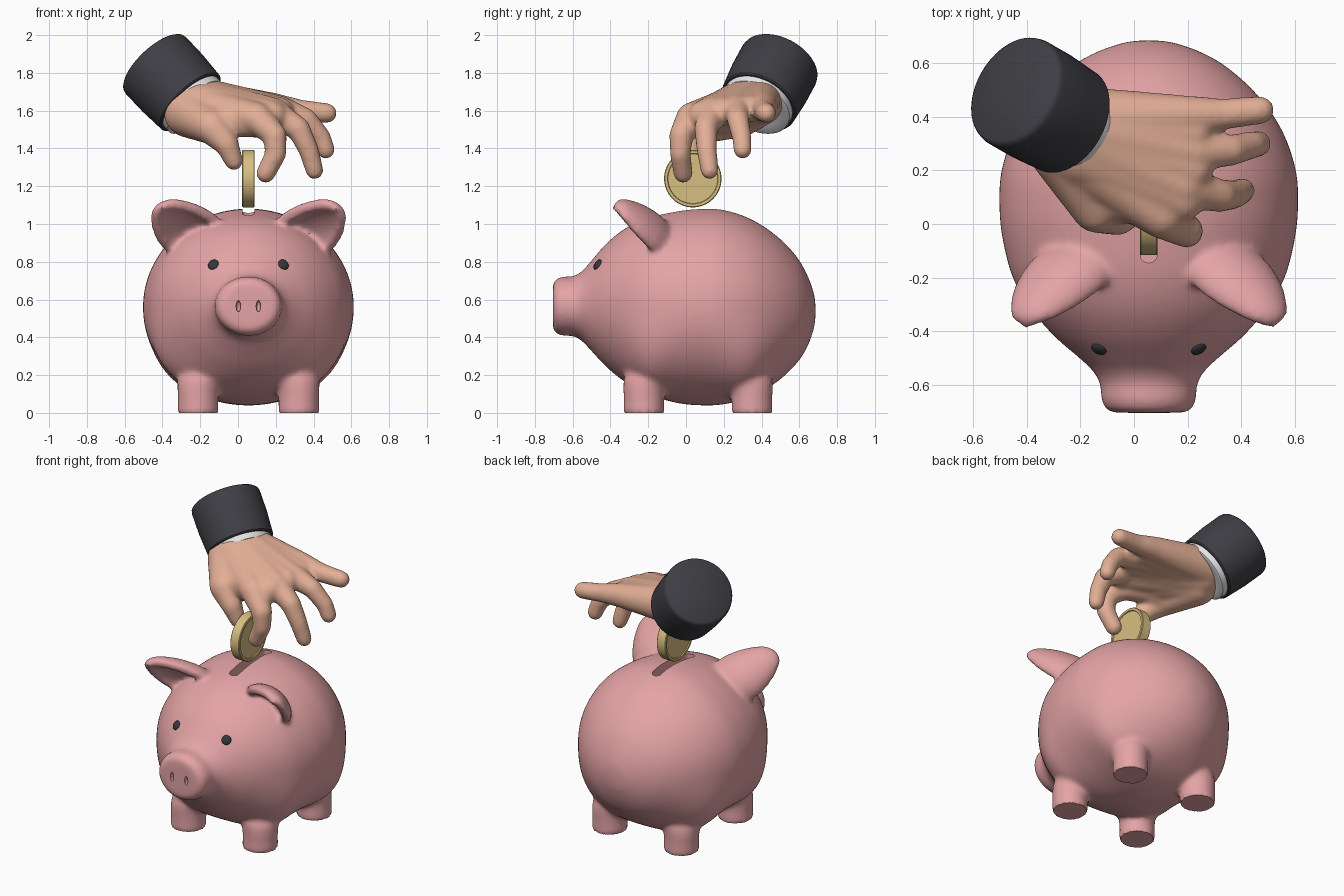
import bpy, bmesh, math
from mathutils import Vector, Matrix
from mathutils.bvhtree import BVHTree

if "Cube" in bpy.data.objects:
    bpy.data.objects.remove(bpy.data.objects["Cube"])

CX = 0.055  # symmetry line of the pig and the coin


def material(name, rgb):
    m = bpy.data.materials.new(name)
    m.diffuse_color = (*rgb, 1)
    m.use_nodes = True
    m.node_tree.nodes["Principled BSDF"].inputs["Base Color"].default_value = m.diffuse_color
    return m


PINK = material("pink", (0.78, 0.37, 0.38))
SKIN = material("skin", (0.77, 0.43, 0.305))
GOLD = material("gold", (0.68, 0.52, 0.22))
DARK = material("charcoal cloth", (0.05, 0.048, 0.058))
WHITE = material("white", (0.8, 0.8, 0.8))
EYE = material("eye black", (0.035, 0.037, 0.045))


def finish(name, bm, mat, angle=40):
    bmesh.ops.recalc_face_normals(bm, faces=bm.faces)
    me = bpy.data.meshes.new(name)
    bm.to_mesh(me)
    bm.free()
    me.materials.append(mat)
    ob = bpy.data.objects.new(name, me)
    bpy.context.collection.objects.link(ob)
    me.shade_smooth()
    me.set_sharp_from_angle(angle=math.radians(angle))
    return ob


def bake(ob, mat, angle=40):
    dg = bpy.context.evaluated_depsgraph_get()
    me = bpy.data.meshes.new_from_object(ob.evaluated_get(dg))
    ob.modifiers.clear()
    ob.data = me
    me.materials.clear()
    me.materials.append(mat)
    for p in me.polygons:
        p.material_index = 0
    me.shade_smooth()
    me.set_sharp_from_angle(angle=math.radians(angle))


def blend(ob, mat, voxel, rounds):
    r = ob.modifiers.new("merge", 'REMESH')
    r.mode = 'VOXEL'
    r.voxel_size = voxel
    s = ob.modifiers.new("soften", 'SMOOTH')
    s.factor = 0.5
    s.iterations = rounds
    bake(ob, mat)


def loft(bm, rings):
    vs = [[bm.verts.new(p) for p in ring] for ring in rings]
    n = len(vs[0])
    for a, b in zip(vs, vs[1:]):
        for i in range(n):
            j = (i + 1) % n
            bm.faces.new((a[i], a[j], b[j], b[i]))
    caps = [bm.faces.new(vs[0]), bm.faces.new(vs[-1])]
    bmesh.ops.triangulate(bm, faces=caps)


def lathe(bm, profile, origin, axis, n=64):
    q = Vector(axis).to_track_quat('Z', 'Y')
    loft(bm, [[Vector(origin) + q @ Vector((r * math.cos(k * math.tau / n), r * math.sin(k * math.tau / n), h))
               for k in range(n)] for r, h in profile])


def limb(bm, pts):
    """Chain of rounded tapered segments, pts = (x, y, z, radius)."""
    ball = bmesh.new()
    bmesh.ops.create_icosphere(ball, subdivisions=3, radius=1)
    dirs = [v.co.copy() for v in ball.verts]
    ball.free()
    for a, b in zip(pts, pts[1:]):
        vs = [bm.verts.new(Vector(p[:3]) + d * (p[3] + 0.004)) for p in (a, b) for d in dirs]
        res = bmesh.ops.convex_hull(bm, input=vs)
        inner = [e for e in res["geom_interior"] if isinstance(e, bmesh.types.BMVert)]
        bmesh.ops.delete(bm, geom=inner, context='VERTS')


def ellipsoid(bm, centre, size, rot=Matrix()):
    m = Matrix.Translation(centre) @ rot.to_4x4() @ Matrix.Diagonal((*size, 1))
    bmesh.ops.create_uvsphere(bm, u_segments=24, v_segments=16, radius=1, matrix=m)


def spline(keys, steps):
    out = []
    for i in range(len(keys) - 1):
        p0, p1, p2, p3 = (Vector(keys[min(max(i + k, 0), len(keys) - 1)]) for k in (-1, 0, 1, 2))
        for s in range(steps):
            t = s / steps
            out.append(0.5 * (2 * p1 + (p2 - p0) * t + (2 * p0 - 5 * p1 + 4 * p2 - p3) * t * t
                              + (3 * p1 - p0 - 3 * p2 + p3) * t ** 3))
    return out + [Vector(keys[-1])]


LEG_Y = (-.223, .35)


def section(y, z, w, h, n=72):
    """Ellipse whose underside is squarer near the legs."""
    e = 2 / (2 + .8 * sum(math.exp(-((y - l) / .13) ** 2) for l in LEG_Y))
    ring = []
    for k in range(n):
        c, s = math.cos(k * math.tau / n), math.sin(k * math.tau / n)
        if s < 0:
            c, s = math.copysign(abs(c) ** e, c), -abs(s) ** e
        ring.append((CX + w * c, y, z + h * s))
    return ring


# pig body and snout: (y, centre z, half width, half height)
keys = [(-.705, .565, .125, .11), (-.692, .565, .16, .14), (-.65, .565, .178, .157), (-.60, .565, .181, .158),
        (-.55, .565, .208, .185), (-.50, .567, .26, .24), (-.42, .57, .352, .328), (-.32, .57, .438, .408),
        (-.2, .565, .508, .468), (-.05, .56, .547, .507), (.07, .56, .558, .52), (.2, .56, .55, .515),
        (.35, .555, .498, .468), (.48, .55, .408, .387), (.58, .545, .30, .29), (.64, .54, .20, .195),
        (.678, .54, .09, .09), (.686, .54, .02, .02)]
bm = bmesh.new()
loft(bm, [section(*k) for k in spline(keys, 4)])

for s in (-1, 1):
    # legs, leaning into the belly at the top
    for y in LEG_Y:
        mid = Vector((CX + s * .267, y))
        inward = Vector((-s, -1 if y > 0 else 1))
        rings = []
        for r, z, lean in [(.109, -.006, 0), (.107, .07, 0), (.109, .12, 0), (.117, .17, .008),
                           (.125, .22, .03), (.125, .28, .07), (.11, .36, .12)]:
            c = mid + inward * lean
            rings.append([(c.x + r * math.cos(k * math.tau / 40), c.y + r * math.sin(k * math.tau / 40), z)
                          for k in range(40)])
        loft(bm, rings)
    # cupped ears
    base = Vector((CX + s * .305, -.205, .945))
    along = Vector((s * .15, -.155, .145))
    across = Vector((s * .27, .04, -.15)).normalized()
    opening = Vector((-s * .12, -.80, -.56)).normalized()
    rings = []
    for t, w in [(-.4, .16), (-.1, .17), (.1, .17), (.3, .16), (.5, .145), (.7, .122), (.88, .096),
                 (1.0, .07), (1.08, .036)]:
        c = base + along * t
        d, wi = .68 * w, max(w - .05, .006)
        di = max(d - .055, -.008)
        arc = [k * math.pi / 12 for k in range(13)]
        rings.append([c + across * w * math.cos(a) - opening * d * math.sin(a) for a in arc]
                     + [c + across * wi * math.cos(a) - opening * (di * math.sin(a) - .022) for a in reversed(arc)])
    loft(bm, rings)
pig = finish("pig_body", bm, PINK)
blend(pig, PINK, 0.013, 14)
for v in pig.data.vertices:
    if v.co.z < 0.008:
        v.co.z = 0

# eyes sit on the surface
tree = BVHTree.FromPolygons([v.co for v in pig.data.vertices], [p.vertices for p in pig.data.polygons])
for s, name in ((-1, "left_eye"), (1, "right_eye")):
    hit, normal = tree.ray_cast(Vector((CX + s * .186, -2, .785)), Vector((0, 1, 0)))[:2]
    bm = bmesh.new()
    ellipsoid(bm, hit, (.03, .03, .014), normal.to_track_quat('Z', 'Y').to_matrix())
    finish(name, bm, EYE)

# coin slot and nostrils are cut out
bm = bmesh.new()
plan = [(CX + .032 * math.cos(a), (.225 if a < math.pi else -.113) + .032 * math.sin(a))
        for a in [k * math.pi / 12 + 1e-4 for k in range(24)]]
loft(bm, [[(x, y, z) for x, y in plan] for z in (.93, 1.3)])
for s in (-1, 1):
    ellipsoid(bm, (CX + s * .053, -.70, .565), (.012, .03, .03))
cutter = finish("slot_cutter", bm, PINK)
cutter.hide_render = True
cut = pig.modifiers.new("cut", 'BOOLEAN')
cut.operation = 'DIFFERENCE'
cut.solver = 'EXACT'
cut.object = cutter
bake(pig, PINK)
bpy.data.objects.remove(cutter)

# coin with raised rim
bm = bmesh.new()
lathe(bm, [(.001, -.027), (.131, -.027), (.134, -.033), (.148, -.033), (.152, -.029),
           (.152, .029), (.148, .033), (.134, .033), (.131, .027), (.001, .027)], (CX, .036, 1.24), (1, 0, 0))
finish("coin", bm, GOLD, 30)

# hand: palm bones and fingers merged into one smooth form
bm = bmesh.new()
limb(bm, [(-.25, .30, 1.61, .135), (.10, .03, 1.56, .08), (.195, -.025, 1.47, .06),
          (.20, -.03, 1.37, .052), (.147, -.015, 1.268, .048)])         # index
limb(bm, [(-.25, .34, 1.635, .14), (.18, .14, 1.59, .078), (.32, .105, 1.505, .058),
          (.375, .11, 1.39, .05), (.405, .125, 1.283, .044)])           # middle
limb(bm, [(-.25, .37, 1.65, .135), (.22, .27, 1.605, .072), (.36, .275, 1.555, .055),
          (.44, .295, 1.46, .048), (.465, .30, 1.392, .045)])           # ring
limb(bm, [(-.25, .39, 1.65, .125), (.18, .405, 1.62, .073), (.33, .41, 1.60, .055),
          (.472, .425, 1.587, .049)])                                   # little
limb(bm, [(-.26, .28, 1.59, .13), (-.14, .06, 1.515, .09), (-.06, .02, 1.425, .06),
          (-.022, .03, 1.333, .046)])                                   # thumb
# flesh between the bones
limb(bm, [(-.2, .27, 1.615, .13), (.18, .09, 1.572, .078)])
limb(bm, [(-.2, .32, 1.635, .13), (.22, .205, 1.597, .07)])
limb(bm, [(-.2, .36, 1.645, .125), (.22, .34, 1.61, .067)])
limb(bm, [(-.14, .10, 1.53, .09), (-.02, .09, 1.55, .085), (.10, .05, 1.53, .07)])
limb(bm, [(-.1, .2, 1.59, .1), (-.05, .25, 1.605, .1), (-.05, .36, 1.63, .1)])
hand = finish("hand", bm, SKIN)
blend(hand, SKIN, 0.011, 18)

# shirt cuff and jacket sleeve
wrist, axis = Vector((-.25, .385, 1.643)), Vector((-.205, .118, .218))
bm = bmesh.new()
lathe(bm, [(.14, -.036), (.178, -.044), (.19, -.038), (.194, .03), (.15, .03)], wrist, axis)
finish("shirt_cuff", bm, WHITE)
bm = bmesh.new()
lathe(bm, [(.15, .0), (.202, -.002), (.21, .005), (.219, .15), (.219, .285), (.215, .302), (.203, .312), (.01, .315)],
      wrist, axis)
finish("jacket_sleeve", bm, DARK)
